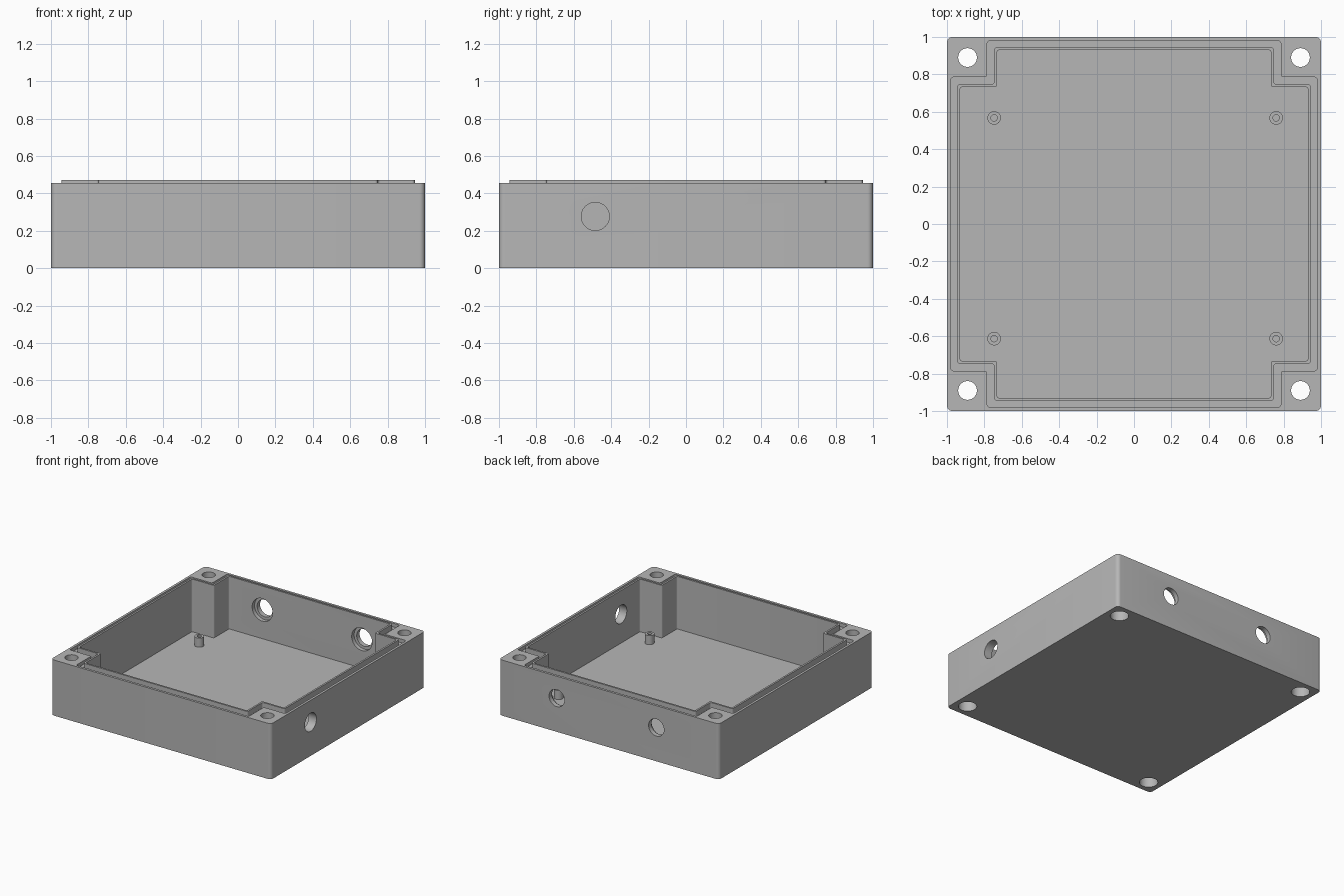
import bpy, bmesh, math
from mathutils import Matrix

cube = bpy.data.objects.get("Cube")
if cube:
    bpy.data.objects.remove(cube, do_unlink=True)

grey = bpy.data.materials.new("plain grey")
grey.use_nodes = True
COLOUR = (0.47, 0.47, 0.47, 1)
grey.diffuse_color = COLOUR
grey.node_tree.nodes["Principled BSDF"].inputs["Base Color"].default_value = COLOUR

WALL_TOP, LIP_TOP, FLOOR = 0.457, 0.472, 0.04


def make_object(name, bm):
    bmesh.ops.recalc_face_normals(bm, faces=bm.faces)
    mesh = bpy.data.meshes.new(name)
    bm.to_mesh(mesh)
    bm.free()
    mesh.materials.append(grey)
    obj = bpy.data.objects.new(name, mesh)
    bpy.context.collection.objects.link(obj)
    return obj


def prism(name, outline, bottom, top, radius):
    """Extrude an outline upwards and round its vertical edges."""
    bm = bmesh.new()
    face = bm.faces.new([bm.verts.new((x, y, bottom)) for x, y in outline])
    grown = bmesh.ops.extrude_face_region(bm, geom=[face])["geom"]
    for v in grown:
        if isinstance(v, bmesh.types.BMVert):
            v.co.z = top
    upright = [e for e in bm.edges if abs(e.verts[0].co.z - e.verts[1].co.z) > 0.001]
    bmesh.ops.bevel(bm, geom=upright, offset=radius, segments=6,
                    affect="EDGES", profile=0.5)
    return make_object(name, bm)


def cross(wide, narrow):
    """Square outline with a notch for the screw post in each corner."""
    corner = [(wide, narrow), (narrow, narrow), (narrow, wide)]
    points = []
    for turn in range(4):
        points += corner
        corner = [(-y, x) for x, y in corner]
    return points


def cylinder(name, radius, start, end, sides=48):
    """Cylinder between two points on an axis line."""
    bm = bmesh.new()
    axis = [b - a for a, b in zip(start, end)]
    middle = [(a + b) / 2 for a, b in zip(start, end)]
    spin = Matrix.Identity(4)
    if axis[0]:
        spin = Matrix.Rotation(math.pi / 2, 4, "Y")
    elif axis[1]:
        spin = Matrix.Rotation(math.pi / 2, 4, "X")
    bmesh.ops.create_cone(bm, cap_ends=True, segments=sides, radius1=radius, radius2=radius,
                          depth=sum(abs(a) for a in axis),
                          matrix=Matrix.Translation(middle) @ spin)
    return make_object(name, bm)


def combine(target, tool, operation="DIFFERENCE"):
    """Apply a boolean and discard the tool."""
    mod = target.modifiers.new("cut", "BOOLEAN")
    mod.operation, mod.object, mod.solver = operation, tool, "EXACT"
    bpy.context.view_layer.objects.active = target
    bpy.ops.object.modifier_apply(modifier=mod.name)
    bpy.data.objects.remove(tool, do_unlink=True)


def smooth(obj):
    bpy.ops.object.select_all(action="DESELECT")
    obj.select_set(True)
    bpy.context.view_layer.objects.active = obj
    bpy.ops.object.shade_smooth_by_angle(angle=math.radians(30))


# Box with a gasket groove, raised lip and hollow inside
box = prism("enclosure_body", [(-1, -1), (1, -1), (1, 1), (-1, 1)], 0, WALL_TOP, 0.03)
combine(box, prism("groove", cross(0.98, 0.785), WALL_TOP - 0.03, 0.6, 0.015))
combine(box, prism("lip", cross(0.945, 0.747), 0.3, LIP_TOP, 0.015), "UNION")
combine(box, prism("cavity", cross(0.93, 0.732), FLOOR, 0.7, 0.012))

# Corner screw holes, wider from underneath
for x in (-0.89, 0.89):
    for y in (-0.89, 0.89):
        combine(box, cylinder("screw_hole", 0.05, (x, y, 0.2), (x, y, 0.6)))
        combine(box, cylinder("screw_recess", 0.07, (x, y, -0.1), (x, y, 0.34)))

# Cable holes: one in the right wall, two in the back with inner recesses
HOLE_Z = 0.277
combine(box, cylinder("side_hole", 0.075, (0.85, -0.485, HOLE_Z), (1.1, -0.485, HOLE_Z)))
for x in (-0.43, 0.475):
    combine(box, cylinder("back_hole", 0.07, (x, 0.85, HOLE_Z), (x, 1.1, HOLE_Z)))
    combine(box, cylinder("back_recess", 0.093, (x, 0.85, HOLE_Z), (x, 0.962, HOLE_Z)))
smooth(box)

# Board standoffs on the floor
for side, x in (("right", -0.748), ("left", 0.76)):
    for end, y in (("front", -0.613), ("back", 0.567)):
        post = cylinder(f"standoff_{end}_{side}", 0.036, (x, y, FLOOR - 0.01), (x, y, 0.115), 32)
        combine(post, cylinder("pilot_hole", 0.017, (x, y, FLOOR + 0.01), (x, y, 0.2), 24))
        smooth(post)
